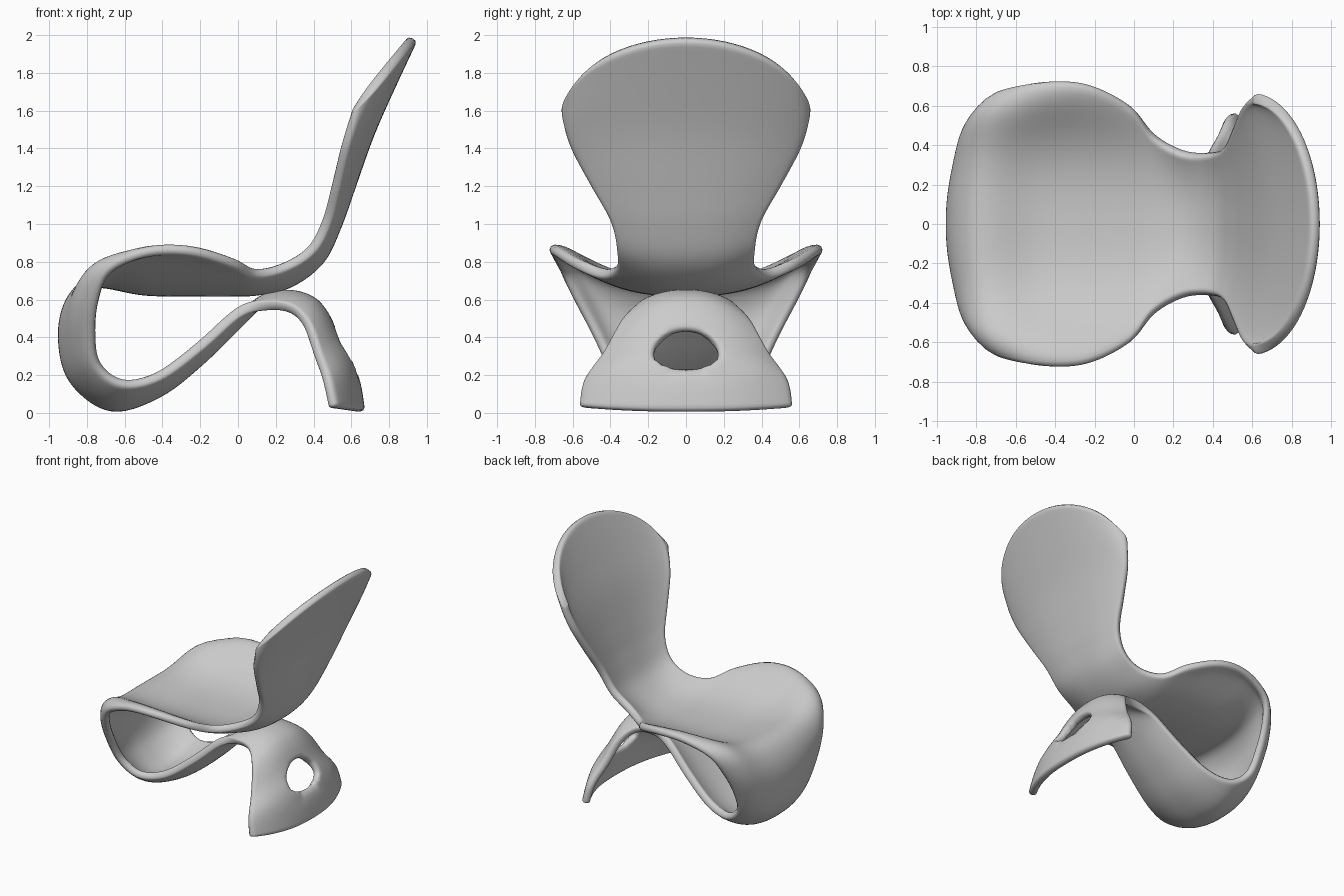
import bpy, bmesh, math
from mathutils import Vector

if "Cube" in bpy.data.objects:
    bpy.data.objects.remove(bpy.data.objects["Cube"])

# Ribbon stations from back top, over seat and front loop, to the foot:
# centre x, centre z, edge x, edge z, half width
STATIONS = [
    (.925, 1.985, .605, 1.60, .635), (.81, 1.74, .585, 1.51, .63),
    (.695, 1.48, .555, 1.39, .595), (.595, 1.2, .515, 1.20, .495),
    (.52, .99, .47, 1.02, .395), (.43, .81, .39, .87, .36),
    (.27, .69, .25, .78, .365), (.1, .65, .1, .745, .45),
    (-.05, .645, -.02, .80, .60), (-.25, .645, -.24, .86, .71),
    (-.5, .65, -.47, .85, .72), (-.76, .69, -.67, .755, .67),
    (-.885, .59, -.735, .61, .59), (-.925, .40, -.757, .43, .49),
    (-.87, .18, -.735, .26, .41), (-.67, .035, -.61, .165, .37),
    (-.42, .11, -.42, .2, .325), (-.2, .28, -.2, .36, .28),
    (0, .475, 0, .535, .24), (.14, .60, .13, .565, .23),
    (.3, .62, .27, .55, .25), (.43, .555, .36, .46, .34),
    (.51, .40, .42, .29, .44), (.60, .25, .465, .16, .535),
    (.645, .005, .495, .03, .56)]
STEPS, COLS = 5, 28
THICK = .058


def catmull(a, b, c, d, t):
    return [.5 * (2 * q + (r - p) * t + (2 * p - 5 * q + 4 * r - s) * t * t
                  + (3 * q - p - 3 * r + s) * t ** 3) for p, q, r, s in zip(a, b, c, d)]


def station(i):
    return STATIONS[max(0, min(i, len(STATIONS) - 1))]


def bump(u, centre, width):
    d = min(1, abs(u - centre) / width)
    return .5 + .5 * math.cos(math.pi * d)


# Smooth rows along the ribbon
rows = [catmull(station(i - 1), station(i), station(i + 1), station(i + 2), k / STEPS)
        for i in range(len(STATIONS) - 1) for k in range(STEPS)] + [STATIONS[-1]]

# Cross-sections: elliptical at the back top, dished below, seat edges roll over
bm = bmesh.new()
grid = []
for r, (xc, zc, xe, ze, w) in enumerate(rows):
    u = r / STEPS
    before, after = rows[max(r - 1, 0)], rows[min(r + 1, len(rows) - 1)]
    t = Vector((after[0] - before[0], after[1] - before[1])).normalized()
    top = bump(u, 0, 4)
    roll = .19 * bump(u, 11, 4)
    line = []
    for j in range(COLS + 1):
        s = 2 * j / COLS - 1
        v = s + top * (math.sin(s * math.pi / 2) - s)
        oval = 1 - math.sqrt(max(0, 1 - v * v))
        f = abs(v) ** 2.4 * (1 - top) + oval * top
        g = roll * (v ** 4 - v ** 10)
        line.append(bm.verts.new((xc + (xe - xc) * f + t.y * g, w * v,
                                  zc + (ze - zc) * f - t.x * g)))
    grid.append(line)
for a, b in zip(grid, grid[1:]):
    for j in range(COLS):
        bm.faces.new((a[j], a[j + 1], b[j + 1], b[j]))

# Domed opening in the rear leg
HOLE_W, HOLE_Z, HOLE_UP, HOLE_DOWN = .17, .30, .132, .068


def hole_uv(co):
    dz = co.z - HOLE_Z
    return Vector((co.y / HOLE_W, dz / (HOLE_UP if dz > 0 else HOLE_DOWN)))


leg = [v for line in grid[21 * STEPS:] for v in line]
inside = [v for v in leg if hole_uv(v.co).length < .9]
rim = {o for v in inside for f in v.link_faces for o in f.verts} - set(inside)
around = [v for v in leg if v not in rim and .9 <= hole_uv(v.co).length < 2.2
          and not v.is_boundary]
bmesh.ops.delete(bm, geom=inside, context='VERTS')
for v in rim:
    uv = hole_uv(v.co).normalized()
    z = HOLE_Z + uv.y * (HOLE_UP if uv.y > 0 else HOLE_DOWN)
    v.co = (v.co.x - .5 * (z - v.co.z), uv.x * HOLE_W, z)
for _ in range(5):
    bmesh.ops.smooth_vert(bm, verts=around, factor=.5,
                          use_axis_x=True, use_axis_y=True, use_axis_z=True)

bmesh.ops.recalc_face_normals(bm, faces=bm.faces)
mesh = bpy.data.meshes.new("chair_shell")
bm.to_mesh(mesh)
bm.free()
mesh.shade_smooth()
chair = bpy.data.objects.new("chair_shell", mesh)
bpy.context.collection.objects.link(chair)

# Shell thickness and rounded rims
solid = chair.modifiers.new("thickness", 'SOLIDIFY')
solid.thickness = THICK
solid.offset = 0
sub = chair.modifiers.new("rounding", 'SUBSURF')
sub.levels = sub.render_levels = 1
